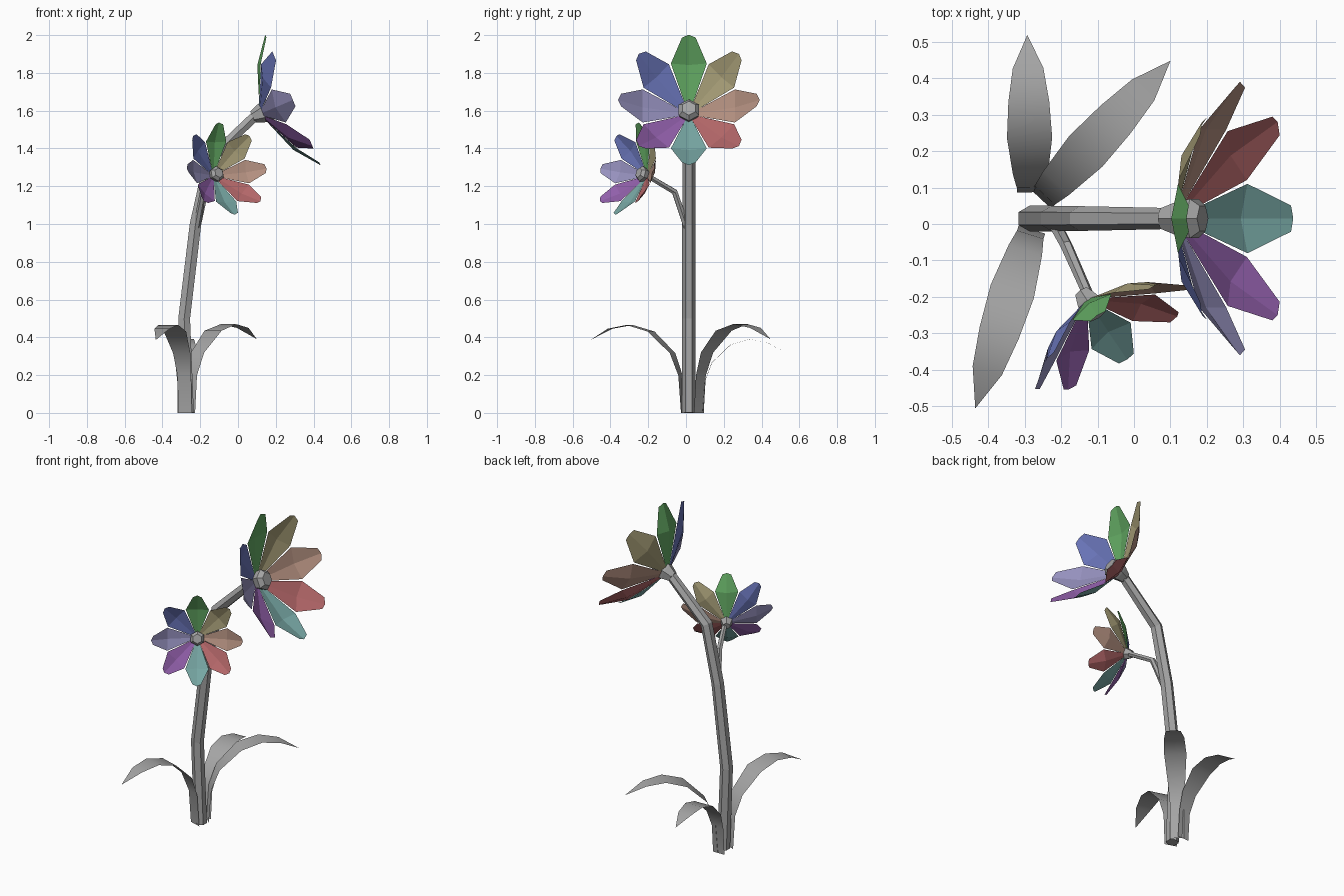
import bpy, bmesh, math
from mathutils import Vector

cube = bpy.data.objects.get("Cube")
if cube:
    bpy.data.objects.remove(cube)


def material(name, rgb):
    linear = [((c / 255 + 0.055) / 1.055) ** 2.4 for c in rgb] + [1]
    mat = bpy.data.materials.new(name)
    mat.use_nodes = True
    mat.diffuse_color = linear
    mat.node_tree.nodes["Principled BSDF"].inputs["Base Color"].default_value = linear
    return mat


grey = material("stem grey", (165, 165, 165))
# Petal colours in clockwise order, starting at the top of a flower
petal_mats = [
    material("green", (98, 168, 98)),
    material("olive", (165, 156, 118)),
    material("salmon", (178, 143, 127)),
    material("red", (178, 102, 104)),
    material("teal", (118, 165, 162)),
    material("purple", (145, 95, 170)),
    material("lavender", (150, 145, 190)),
    material("blue", (104, 115, 182)),
]


def loft(name, rows, mat, closed=False, smooth=False):
    """Skin rows of points; closed rows become a capped tube."""
    bm = bmesh.new()
    rings = [[bm.verts.new(p) for p in row] for row in rows]
    count = len(rings[0])
    for a, b in zip(rings, rings[1:]):
        for i in range(count if closed else count - 1):
            j = (i + 1) % count
            bm.faces.new((a[i], a[j], b[j], b[i]))
    if closed:
        bm.faces.new(rings[0])
        bm.faces.new(rings[-1])
    bmesh.ops.remove_doubles(bm, verts=bm.verts, dist=0.0001)
    bmesh.ops.recalc_face_normals(bm, faces=bm.faces)
    for f in bm.faces:
        f.smooth = smooth
    mesh = bpy.data.meshes.new(name)
    bm.to_mesh(mesh)
    bm.free()
    mesh.materials.append(mat)
    obj = bpy.data.objects.new(name, mesh)
    bpy.context.collection.objects.link(obj)
    return obj


def hexagon(centre, u, v, radius):
    return [centre + (u * math.cos(k * math.pi / 3) + v * math.sin(k * math.pi / 3)) * radius
            for k in range(6)]


def stalk(name, path, radii, side):
    """Six-sided tube along a path, with one corner towards side."""
    pts = [Vector(p) for p in path]
    rows = []
    for i, p in enumerate(pts):
        before = (p - pts[i - 1]).normalized() if i else Vector()
        after = (pts[i + 1] - p).normalized() if i + 1 < len(pts) else Vector()
        t = (before + after).normalized()
        u = Vector(side)
        u = (u - t * u.dot(t)).normalized()
        rows.append(hexagon(p, u, t.cross(u), radii[i]))
    loft(name, rows, grey, closed=True)


def flower(name, base, axis, size):
    base, axis = Vector(base), Vector(axis).normalized()
    right = Vector((0, 0, 1)).cross(axis).normalized()
    up = axis.cross(right)
    # Hub: flared cup behind the petals, bevelled button in front
    hub = [(-0.035, 0.032), (0.01, 0.05), (0.06, 0.062), (0.085, 0.04)]
    loft(name + "_hub", [hexagon(base + axis * a * size, up, right, r * size) for a, r in hub],
         grey, closed=True)
    # Cupped petals: (depth, radius, half width, edge lift, edge drop)
    profile = [(0.02, 0.04, 0.017, 0, 0), (0.095, 0.244, 0.095, 0.02, 0),
               (0.196, 0.375, 0.036, 0, 0.016)]
    for k, mat in enumerate(petal_mats):
        ang = k * math.pi / 4
        out = up * math.cos(ang) + right * math.sin(ang)
        side = right * math.cos(ang) - up * math.sin(ang)
        rows = []
        for depth, radius, half, lift, drop in profile:
            rows.append([base + size * (axis * (depth + abs(s) * lift)
                                        + out * (radius - abs(s) * drop) + side * half * s)
                         for s in (-1, 0, 1)])
        loft(f"{name}_petal_{mat.name}", rows, mat)


def leaf(name, base, direction, size):
    d = Vector(direction).normalized()
    side = Vector((-d.y, d.x, 0))
    # Arched blade: (outward, height, half width)
    profile = [(0, 0, 0.038), (0.015, 0.2, 0.038), (0.06, 0.32, 0.048), (0.18, 0.435, 0.062),
               (0.3, 0.47, 0.056), (0.41, 0.45, 0.042), (0.52, 0.39, 0)]
    rows = [[Vector(base) + size * (d * s + Vector((0, 0, z))) + side * w * k for k in (-1, 1)]
            for s, z, w in profile]
    loft(name, rows, grey, smooth=True)


# Stems
stalk("main_stem",
      [(-0.265, 0.015, 0), (-0.285, 0.015, 0.5), (-0.225, 0.015, 1.0),
       (-0.15, 0.015, 1.34), (0.09, 0.015, 1.572)],
      [0.036, 0.036, 0.035, 0.034, 0.029], (0, 1, 0))
stalk("side_stem",
      [(-0.22, 0.005, 0.98), (-0.185, -0.06, 1.17), (-0.125, -0.195, 1.25)],
      [0.019, 0.017, 0.015], (1, 0, 0))

# Flowers
flower("large_flower", (0.11, 0.015, 1.58), (0.92, 0, 0.39), 1.0)
flower("small_flower", (-0.131, -0.205, 1.255), (0.532, -0.793, 0.286), 0.68)

# Leaves
leaf("front_leaf", (-0.28, -0.015, 0), (-0.155, -0.49, 0), 0.99)
leaf("side_leaf", (-0.255, 0.068, 0), (0.36, 0.385, 0), 1.0)
leaf("back_leaf", (-0.283, 0.087, 0), (-0.01, 0.45, 0), 0.83)
